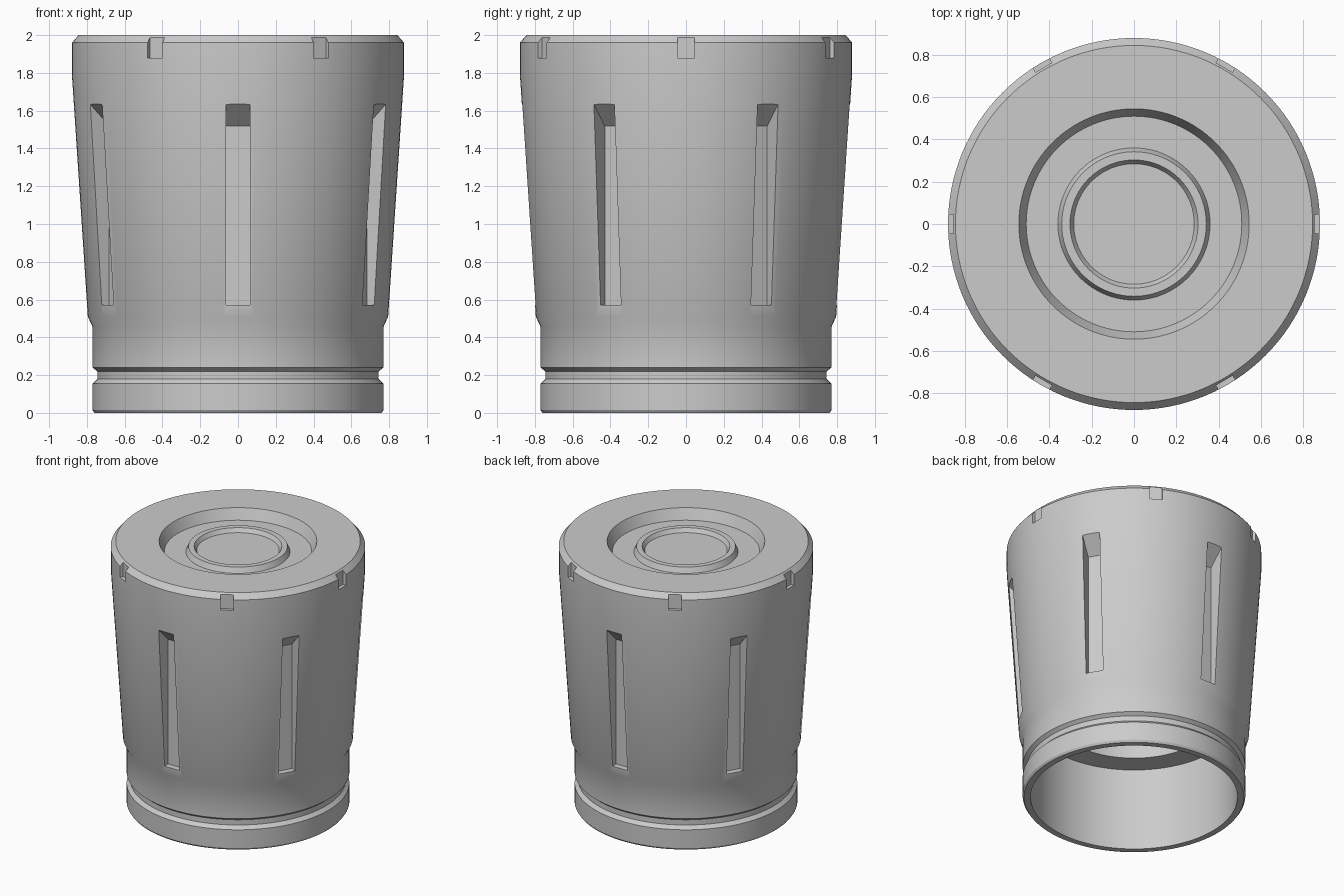
import bpy
import bmesh
import math
from mathutils import Matrix

cube = bpy.data.objects.get("Cube")
if cube:
    bpy.data.objects.remove(cube, do_unlink=True)

SEGMENTS = 128

grey = bpy.data.materials.new("plain_grey")
grey.use_nodes = True
COLOUR = (0.6, 0.6, 0.6, 1)
grey.diffuse_color = COLOUR
grey.node_tree.nodes["Principled BSDF"].inputs["Base Color"].default_value = COLOUR


def add_object(name, bm):
    bmesh.ops.recalc_face_normals(bm, faces=bm.faces)
    mesh = bpy.data.meshes.new(name)
    bm.to_mesh(mesh)
    bm.free()
    mesh.materials.append(grey)
    obj = bpy.data.objects.new(name, mesh)
    bpy.context.collection.objects.link(obj)
    return obj


def lathe(name, profile):
    """Spin an (r, z) profile that starts and ends on the axis."""
    bm = bmesh.new()
    verts = [bm.verts.new((r, 0, z)) for r, z in profile]
    edges = [bm.edges.new(pair) for pair in zip(verts, verts[1:])]
    bmesh.ops.spin(bm, geom=verts + edges, cent=(0, 0, 0), axis=(0, 0, 1),
                   angle=math.tau, steps=SEGMENTS, use_merge=True)
    bmesh.ops.remove_doubles(bm, verts=bm.verts, dist=1e-5)
    return add_object(name, bm)


def add_prism(bm, outline, width, angle):
    """Extrude an (r, z) outline sideways and turn it about the axis."""
    turn = Matrix.Rotation(angle, 4, "Z")
    sides = [[bm.verts.new((r, s * width / 2, z)) for r, z in outline]
             for s in (-1, 1)]
    new = sides[0] + sides[1]
    bm.faces.new(sides[0])
    bm.faces.new(sides[1][::-1])
    for i in range(len(outline)):
        j = (i + 1) % len(outline)
        bm.faces.new((sides[0][i], sides[0][j], sides[1][j], sides[1][i]))
    bmesh.ops.transform(bm, matrix=turn, verts=new)


# Outer wall, stepped top and hollow underside in one profile
outside = [(0.715, 0), (0.76, 0), (0.77, 0.015), (0.77, 0.155),
           (0.75, 0.175), (0.745, 0.18), (0.745, 0.22), (0.77, 0.24),
           (0.77, 0.455), (0.795, 0.51), (0.88, 1.8), (0.88, 1.96), (0.845, 2)]
top = [(0.545, 2), (0.51, 1.92), (0.36, 1.92), (0.342, 1.96),
       (0.303, 1.96), (0.285, 1.93), (0, 1.93)]
inside = [(0, 1.82), (0.55, 1.82), (0.55, 0.63), (0.715, 0.63)]
body = lathe("cup_body", inside + outside + top)

# Six tall grip slots and six small rim notches
slot = [(0.752, 0.57), (1, 0.57), (1, 1.764), (0.752, 1.52)]
notch = [(0.855, 1.88), (1, 1.88), (1, 2.1), (0.855, 2.1)]
bm = bmesh.new()
for k in range(6):
    add_prism(bm, slot, 0.125, math.radians(30 + 60 * k))
    add_prism(bm, notch, 0.09, math.radians(60 * k))
cutter = add_object("slot_cutter", bm)
cutter.hide_render = True

bpy.ops.object.select_all(action="DESELECT")
body.select_set(True)
bpy.context.view_layer.objects.active = body
cut = body.modifiers.new("slots", "BOOLEAN")
cut.operation = "DIFFERENCE"
cut.solver = "EXACT"
cut.object = cutter
bpy.ops.object.modifier_apply(modifier=cut.name)
bpy.data.objects.remove(cutter, do_unlink=True)

bpy.ops.object.shade_smooth_by_angle(angle=math.radians(28))
